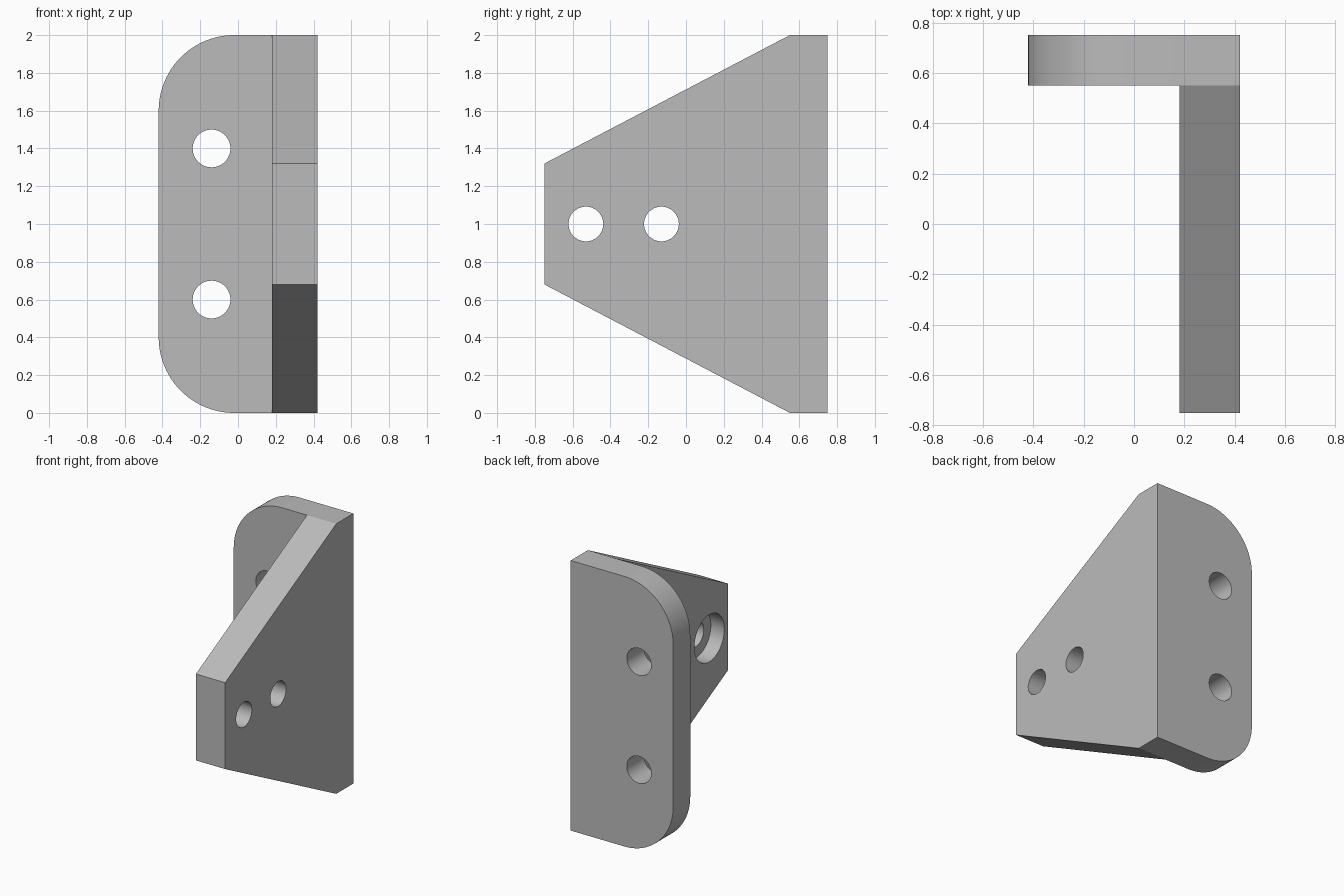
import bpy, bmesh, math
from mathutils import Vector, Matrix

cube = bpy.data.objects.get("Cube")
if cube:
    bpy.data.objects.remove(cube, do_unlink=True)

grey = bpy.data.materials.new("plain_grey")
grey.use_nodes = True
colour = (0.5, 0.5, 0.5, 1)
grey.diffuse_color = colour
grey.node_tree.nodes["Principled BSDF"].inputs["Base Color"].default_value = colour


def add_object(name, bm):
    bmesh.ops.recalc_face_normals(bm, faces=bm.faces)
    mesh = bpy.data.meshes.new(name)
    bm.to_mesh(mesh)
    bm.free()
    mesh.materials.append(grey)
    obj = bpy.data.objects.new(name, mesh)
    bpy.context.collection.objects.link(obj)
    return obj


def slab(name, points, direction):
    """Extrude a flat outline along a direction."""
    bm = bmesh.new()
    face = bm.faces.new([bm.verts.new(p) for p in points])
    grown = bmesh.ops.extrude_face_region(bm, geom=[face])
    verts = [g for g in grown["geom"] if isinstance(g, bmesh.types.BMVert)]
    bmesh.ops.translate(bm, verts=verts, vec=Vector(direction))
    return add_object(name, bm)


def cutter(name, radius, length, centre, axis):
    """Cylinder along the x or y axis, used for drilling."""
    bm = bmesh.new()
    turn = Matrix.Rotation(math.pi / 2, 4, "Y" if axis == "X" else "X")
    bmesh.ops.create_cone(bm, cap_ends=True, segments=48, radius1=radius,
                          radius2=radius, depth=length,
                          matrix=Matrix.Translation(centre) @ turn)
    obj = add_object(name, bm)
    obj.hide_render = True
    return obj


def combine(target, tool, operation):
    mod = target.modifiers.new(operation, "BOOLEAN")
    mod.object, mod.operation, mod.solver = tool, operation, "EXACT"
    bpy.context.view_layer.objects.active = target
    bpy.ops.object.modifier_apply(modifier=mod.name)
    bpy.data.objects.remove(tool, do_unlink=True)


half_w, half_d, height = 0.42, 0.75, 2.0
web_x, flange_y, corner = 0.18, 0.55, 0.4

# Tapered upright web
web = [(-half_d, 0.68), (flange_y, 0), (half_d, 0),
       (half_d, height), (flange_y, height), (-half_d, 1.32)]
bracket = slab("angle_bracket", [(web_x, y, z) for y, z in web],
               (half_w - web_x, 0, 0))

# Back flange with two rounded corners
outline = [(web_x + 0.1, 0), (web_x + 0.1, height)]
for cz, start in ((height - corner, 90), (corner, 180)):
    for i in range(25):
        a = math.radians(start + 90 * i / 24)
        outline.append((corner - half_w + corner * math.cos(a),
                        cz + corner * math.sin(a)))
flange = slab("flange", [(x, flange_y, z) for x, z in outline],
              (0, half_d - flange_y, 0))
combine(bracket, flange, "UNION")

# Bolt holes through the flange
for z in (0.6, 1.4):
    combine(bracket, cutter("flange_hole", 0.1, 0.6, (-0.14, 0.65, z), "Y"),
            "DIFFERENCE")

# Counterbored holes through the web
recess = 0.11
for y in (-0.53, -0.13):
    combine(bracket, cutter("web_hole", 0.092, 0.6, (0.3, y, 1), "X"),
            "DIFFERENCE")
    combine(bracket, cutter("web_recess", 0.175, recess * 2, (web_x, y, 1), "X"),
            "DIFFERENCE")

bpy.ops.object.select_all(action="DESELECT")
bracket.select_set(True)
bpy.context.view_layer.objects.active = bracket
bpy.ops.object.shade_smooth_by_angle(angle=math.radians(25))
